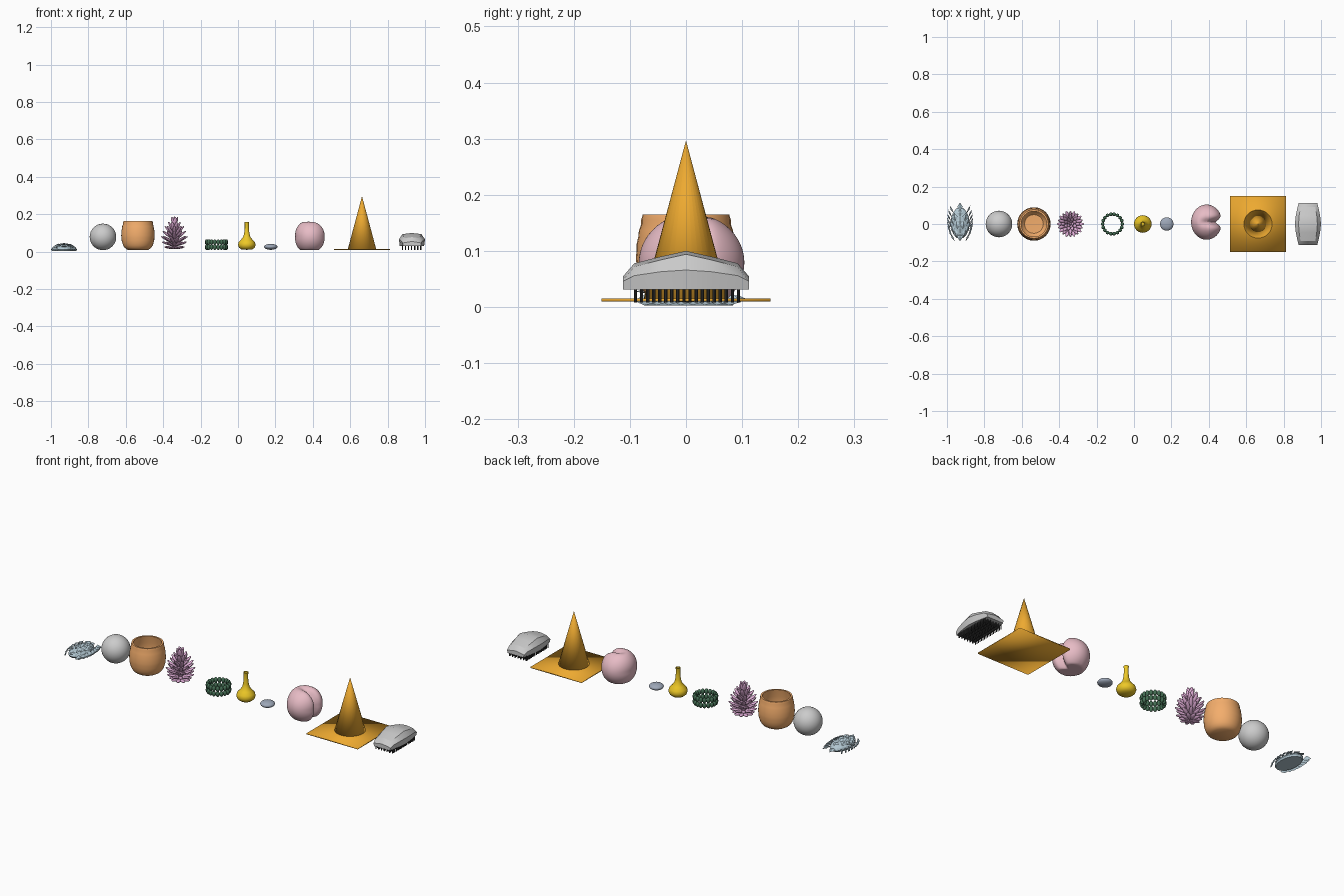
import bpy, bmesh, math
from mathutils import Matrix, Vector

if "Cube" in bpy.data.objects:
    bpy.data.objects.remove(bpy.data.objects["Cube"])


def finish(bm, name, color=None, angle=40):
    bmesh.ops.recalc_face_normals(bm, faces=bm.faces[:])
    me = bpy.data.meshes.new(name)
    bm.to_mesh(me)
    bm.free()
    ob = bpy.data.objects.new(name, me)
    bpy.context.collection.objects.link(ob)
    if color:
        mat = bpy.data.materials.new(name)
        mat.diffuse_color = (*color, 1)
        mat.use_nodes = True
        mat.node_tree.nodes["Principled BSDF"].inputs["Base Color"].default_value = mat.diffuse_color
        me.materials.append(mat)
    if angle:
        bpy.ops.object.select_all(action='DESELECT')
        bpy.context.view_layer.objects.active = ob
        ob.select_set(True)
        bpy.ops.object.shade_smooth_by_angle(angle=math.radians(angle))
    return ob


def ellipsoid(bm, mat, u=32, v=16):
    return bmesh.ops.create_uvsphere(bm, u_segments=u, v_segments=v, radius=1, matrix=mat)['verts']


def place(loc, size, rot=None):
    return Matrix.Translation(loc) @ (rot or Matrix()) @ Matrix.Diagonal((*size, 1))


def lathe(name, x, profile, color, n=32):
    bm = bmesh.new()
    vs = [bm.verts.new((x + r, 0, z)) for r, z in profile]
    es = [bm.edges.new(p) for p in zip(vs, vs[1:])]
    bmesh.ops.spin(bm, geom=vs + es, cent=(x, 0, 0), axis=(0, 0, 1),
                   angle=math.tau, steps=n)
    bmesh.ops.remove_doubles(bm, verts=bm.verts[:], dist=1e-5)
    return finish(bm, name, color)


# Scaly bud: low dome covered by ridged leaf scales
def leaf(bm, origin, direction, normal, length, width):
    d = direction.normalized()
    s = d.cross(normal).normalized()
    n = s.cross(d)
    pts = [(0, 0, 0), (-.5, .5, 0), (0, 1, 0), (.5, .5, 0), (0, .5, .18), (0, .5, -.05)]
    v = [bm.verts.new(origin + s * a * width + d * b * length + n * c * width) for a, b, c in pts]
    for i in range(4):
        bm.faces.new((v[i], v[(i + 1) % 4], v[4]))
        bm.faces.new((v[(i + 1) % 4], v[i], v[5]))


bm = bmesh.new()
ellipsoid(bm, place((-.93, .005, .012), (.05, .085, .026)), 16, 8)
for j in range(8):
    y = -.092 + j * .0215
    k = math.sqrt(max(.06, 1 - ((y + .012) / .098) ** 2))
    n = (3, 4, 5, 6, 5, 4, 3, 2)[j]
    for i in range(n):
        a = math.radians(-78 + 156 * i / (n - 1))
        nor = Vector((math.sin(a), -.1, math.cos(a)))
        o = Vector((-.93 + .052 * k * math.sin(a), y, .007 + .036 * k * math.cos(a)))
        leaf(bm, o, Vector((.5 * math.sin(a), 1, -.08)), nor, .045, .032)
leaf(bm, Vector((-.93, .07, .02)), Vector((0, 1, -.2)), Vector((0, 0, 1)), .046, .03)
for v in bm.verts:
    v.co.z = max(v.co.z, .003)
    v.co.x = max(v.co.x, -1)
finish(bm, "scaly_bud", (.45, .58, .65), None)

# Ball
bm = bmesh.new()
ellipsoid(bm, place((-.722, 0, .079), (.071,) * 3))
finish(bm, "ball")

# Ribbed pot
outer = [(.055, .01), (.072, .022), (.083, .045), (.088, .075), (.088, .1), (.085, .125), (.08, .147), (.077, .163)]
ribbed = []
for (r0, z0), (r1, z1) in zip(outer, outer[1:]):
    ribbed += [(r0, z0), ((r0 + r1) / 2 + .0015, (z0 + z1) / 2)]
inner = [(.077, .165), (.068, .165), (.076, .125), (.079, .09), (.074, .045), (.05, .022), (0, .02)]
lathe("pot", -.535, [(0, .01)] + ribbed + inner, (.9, .42, .15))

# Petalled cone flower
bm = bmesh.new()
ellipsoid(bm, place((-.34, 0, .085), (.018, .018, .07)), 12, 8)
layers = [(.018, .052, 8), (.03, .07, 18), (.044, .079, 28), (.06, .081, 38),
          (.08, .075, 48), (.10, .066, 60), (.125, .06, 74)]
for k, (z, length, elev) in enumerate(layers):
    n = 10 if k < 4 else 8 if k < 6 else 5
    for i in range(n):
        rot = (Matrix.Rotation(math.tau * (i + .5 * (k % 2)) / n, 4, 'Z')
               @ Matrix.Rotation(-math.radians(elev), 4, 'Y'))
        c = Vector((-.34, 0, z)) + rot @ Vector((length / 2 + .004, 0, 0))
        ellipsoid(bm, place(c, (length / 2, .0105, .0065), rot), 10, 8)
ellipsoid(bm, place((-.34, 0, .162), (.008, .008, .028)), 10, 8)
finish(bm, "petal_flower", (.75, .42, .68))

# Beaded ring: two stacked rows
bm = bmesh.new()
for i in range(18):
    a = math.tau * i / 18
    for z in (.024, .051):
        ellipsoid(bm, place((-.115 + .053 * math.cos(a), .053 * math.sin(a), z), (.0098, .0098, .0148)), 12, 8)
finish(bm, "beaded_ring", (.06, .16, .09))

# Slender bottle
lathe("bottle", .047, [(0, .01), (.03, .012), (.042, .022), (.047, .036), (.043, .051), (.03, .065),
                       (.019, .08), (.014, .098), (.011, .125), (.011, .15), (.013, .16), (.009, .16),
                       (.008, .13), (0, .13)], (.85, .58, .02))

# Pebble
bm = bmesh.new()
ellipsoid(bm, place((.175, 0, .026), (.036, .036, .016)))
finish(bm, "pebble", (.34, .39, .48))

# Cleft fruit: rounded body with a groove on top and the right side
bm = bmesh.new()
for v in ellipsoid(bm, Matrix(), 64, 32):
    p = v.co.copy()
    face = max(0, min(1, p.x * .9 + max(p.z, 0) * .35 + .15))
    dent = 1 - .42 * math.exp(-(p.y / .22) ** 2) * face
    p *= dent
    box = 1 + .12 * (abs(p.x * p.z))
    v.co = (.388 + p.x * .082 * box, .01 + p.y * .094, max(.01, .079 + p.z * .087 * box))
finish(bm, "cleft_fruit", (.8, .5, .56), 60)

# Traffic cone with a square foot
bm = bmesh.new()
bmesh.ops.create_cube(bm, size=1, matrix=place((.663, 0, .0125), (.302, .302, .006)))
bmesh.ops.create_cone(bm, cap_ends=True, segments=32, radius1=.076, radius2=.0005, depth=.282,
                      matrix=Matrix.Translation((.663, 0, .154)))
finish(bm, "cone", (.85, .4, .03), 180)

# Brush body: barrel outline lofted along y
bm = bmesh.new()
rings = []
for y, w, zs, zt in [(-.112, .05, .046, .055), (-.092, .055, .056, .078), (-.045, .065, .063, .09),
                     (0, .07, .066, .1), (.045, .065, .063, .09), (.092, .055, .056, .078),
                     (.112, .05, .046, .055)]:
    sec = [(-w * .93, .031), (-w, zs), (-w * .72, zt - .006), (0, zt),
           (w * .72, zt - .006), (w, zs), (w * .93, .031)]
    rings.append([bm.verts.new((.93 + x, y, z)) for x, z in sec])
for a, b in zip(rings, rings[1:]):
    for i in range(7):
        bm.faces.new((a[i], a[(i + 1) % 7], b[(i + 1) % 7], b[i]))
bm.faces.new(rings[0])
bm.faces.new(rings[-1])
finish(bm, "brush_body", None, 30)

# Bristles
bm = bmesh.new()
for i in range(7):
    for j in range(18):
        bmesh.ops.create_cone(bm, cap_ends=True, segments=8, radius1=.003, radius2=.003, depth=.028,
                              matrix=Matrix.Translation((.88 + i * .0162, -.09 + j * .0108, .022)))
finish(bm, "bristles", (.03, .03, .03))
